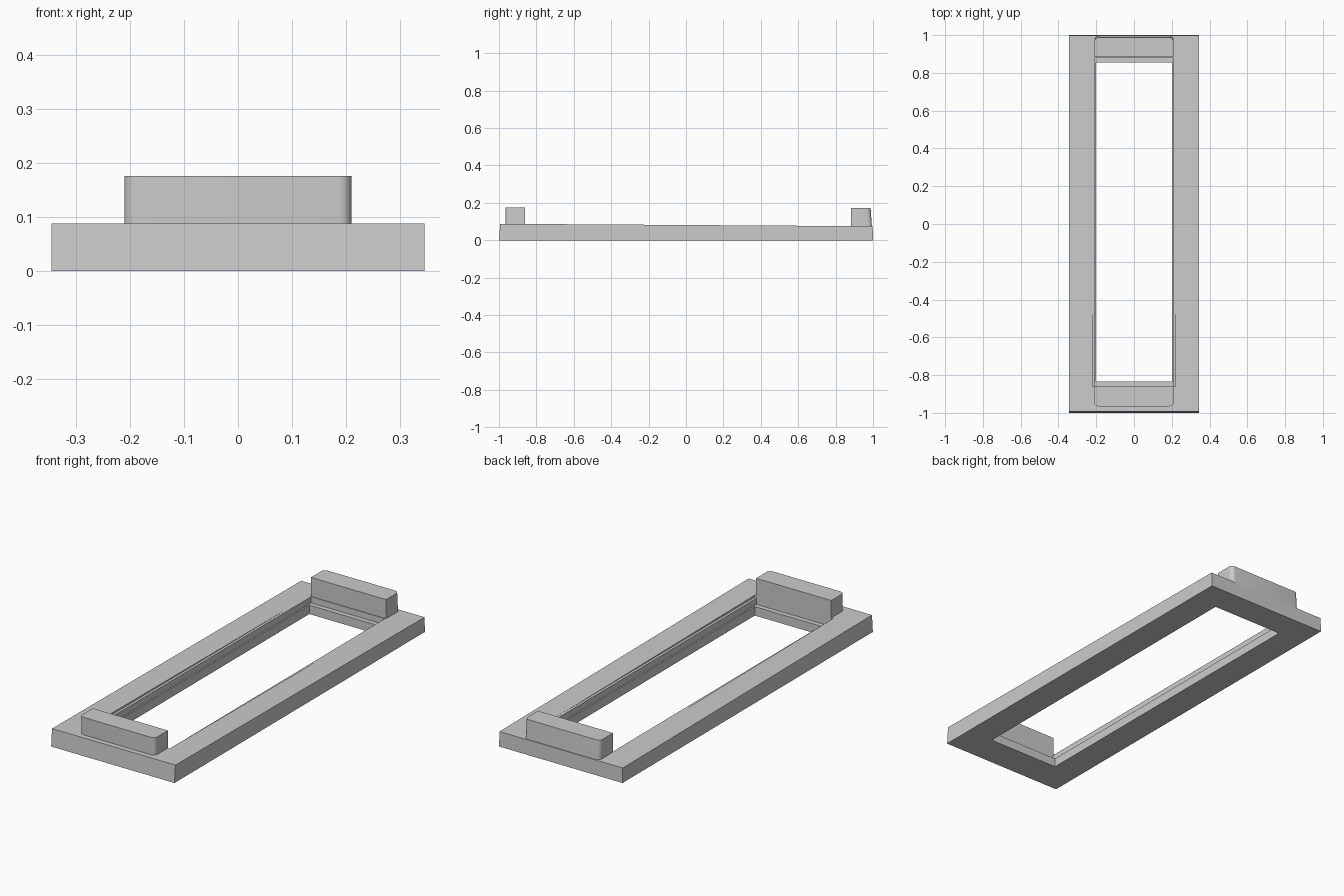
import bpy, bmesh, math

cube = bpy.data.objects.get("Cube")
if cube:
    bpy.data.objects.remove(cube, do_unlink=True)

grey = bpy.data.materials.new("neutral grey")
grey.use_nodes = True
COLOUR = (0.6, 0.6, 0.6, 1)
grey.diffuse_color = COLOUR
grey.node_tree.nodes["Principled BSDF"].inputs["Base Color"].default_value = COLOUR


def make_object(name, bm):
    bmesh.ops.recalc_face_normals(bm, faces=bm.faces)
    mesh = bpy.data.meshes.new(name)
    bm.to_mesh(mesh)
    bm.free()
    mesh.materials.append(grey)
    obj = bpy.data.objects.new(name, mesh)
    bpy.context.collection.objects.link(obj)
    return obj


def side_prism(name, half_width, profile):
    """Extrude a (y, z) side profile across x."""
    bm = bmesh.new()
    face = bm.faces.new([bm.verts.new((-half_width, y, z)) for y, z in profile])
    out = bmesh.ops.extrude_face_region(bm, geom=[face])
    moved = [v for v in out["geom"] if isinstance(v, bmesh.types.BMVert)]
    bmesh.ops.translate(bm, verts=moved, vec=(2 * half_width, 0, 0))
    return make_object(name, bm)


def select_only(obj):
    bpy.ops.object.select_all(action='DESELECT')
    obj.select_set(True)
    bpy.context.view_layer.objects.active = obj


# Frame body, slightly thinner towards the back
frame = side_prism("frame", 0.345,
                   [(-1, 0), (1, 0), (0.998, 0.075), (-0.993, 0.088)])

# Through opening, glass pocket and the shallow level rebate above it
cuts = [(0.20, -0.835, 0.855, -0.05),
        (0.207, -0.86, 0.88, 0.045),
        (0.22, -0.86, 0.88, 0.0767)]
for half_x, y0, y1, z0 in cuts:
    cutter = side_prism("cutter", half_x, [(y0, z0), (y1, z0), (y1, 0.3), (y0, 0.3)])
    cutter.hide_render = True
    select_only(frame)
    mod = frame.modifiers.new("cut", 'BOOLEAN')
    mod.operation = 'DIFFERENCE'
    mod.solver = 'EXACT'
    mod.object = cutter
    bpy.ops.object.modifier_apply(modifier=mod.name)
    bpy.data.objects.remove(cutter, do_unlink=True)


# End stops with rounded outer corners
def end_stop(name, y_inner, y_top, y_bottom, z0, z1):
    stop = side_prism(name, 0.21, [(y_inner, z0), (y_bottom, z0),
                                   (y_top, z1), (y_inner, z1)])
    bm = bmesh.new()
    bm.from_mesh(stop.data)
    corners = [e for e in bm.edges
               if abs(e.verts[0].co.z - e.verts[1].co.z) > 0.05
               and all(abs(v.co.y) > abs(y_inner) + 0.05 for v in e.verts)]
    bmesh.ops.bevel(bm, geom=corners, offset=0.022, segments=6,
                    profile=0.5, affect='EDGES')
    bm.to_mesh(stop.data)
    bm.free()
    select_only(stop)
    bpy.ops.object.shade_smooth_by_angle(angle=math.radians(30))


end_stop("front_stop", -0.86, -0.965, -0.965, 0.078, 0.176)
end_stop("back_stop", 0.883, 0.987, 0.994, 0.07, 0.172)
